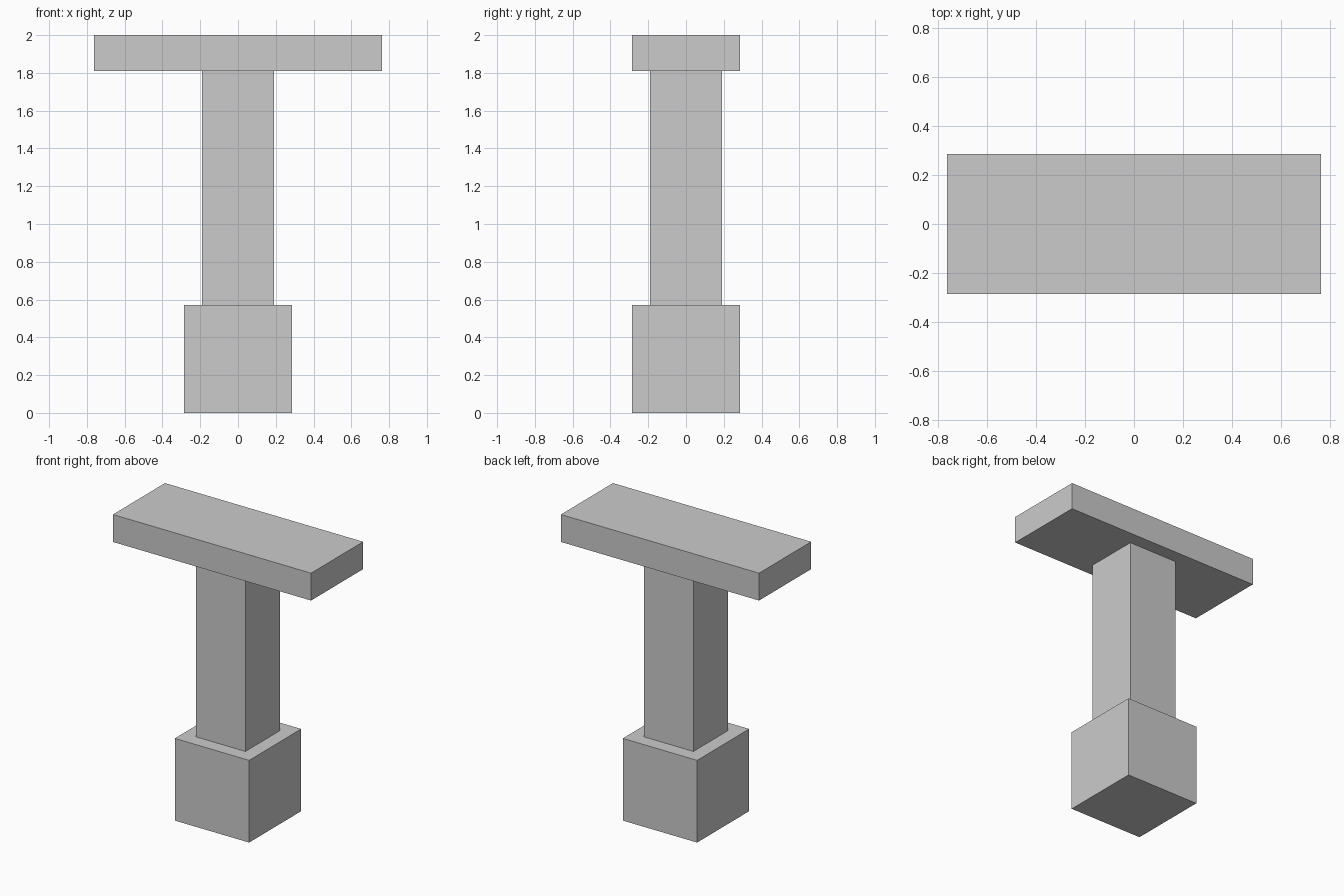
import bpy

if "Cube" in bpy.data.objects:
    bpy.data.objects.remove(bpy.data.objects["Cube"])

UNIT = 2 / 21  # the model sits on a grid of 21 units in height


def box(name, width, depth, bottom, top):
    """Centred box, measured in grid units."""
    height = top - bottom
    bpy.ops.mesh.primitive_cube_add(size=1, location=(0, 0, (bottom + top) / 2 * UNIT))
    obj = bpy.context.object
    obj.name = name
    obj.scale = (width * UNIT, depth * UNIT, height * UNIT)
    bpy.ops.object.transform_apply(location=False, rotation=False, scale=True)
    return obj


# Cube foot, square post and wide flat crossbar
box("base_block", 6, 6, 0, 6)
box("post", 4, 4, 6, 19)
box("crossbar", 16, 6, 19, 21)
